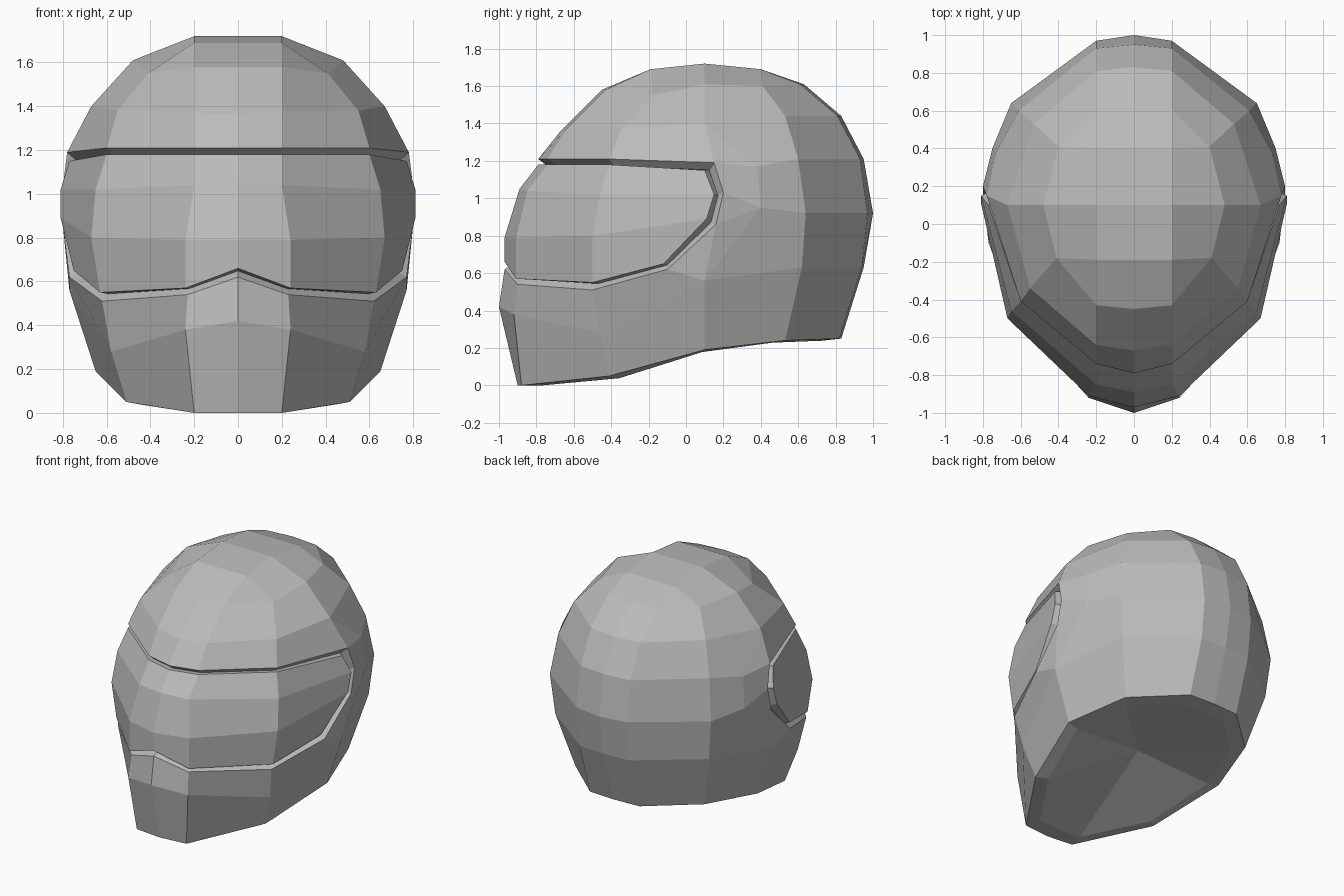
import bpy
import bmesh
from mathutils import Vector

default_cube = bpy.data.objects.get("Cube")
if default_cube:
    bpy.data.objects.remove(default_cube, do_unlink=True)

CENTRE = Vector((0, 0.1, 0.8))

grey = bpy.data.materials.new("helmet grey")
grey.use_nodes = True
GREY = (0.5, 0.5, 0.5, 1)
grey.diffuse_color = GREY
grey.node_tree.nodes["Principled BSDF"].inputs["Base Color"].default_value = GREY


def points(*triples):
    """Points of the left half, given in hundredths."""
    return [Vector(t) / 100 for t in triples]


def strip(a, b):
    """Quads between two rows of equal length."""
    return [(a[i], a[i + 1], b[i + 1], b[i]) for i in range(len(a) - 1)]


def build_part(name, faces):
    """Mesh of the left half faces, turned outward and mirrored to the right."""
    bm = bmesh.new()
    for face in faces:
        f = bm.faces.new([bm.verts.new(p) for p in face])
        f.normal_update()
        if f.normal.dot(f.calc_center_median() - CENTRE) < 0:
            f.normal_flip()
    bmesh.ops.remove_doubles(bm, verts=bm.verts, dist=0.0005)
    mesh = bpy.data.meshes.new(name)
    bm.to_mesh(mesh)
    bm.free()
    mesh.materials.append(grey)
    obj = bpy.data.objects.new(name, mesh)
    bpy.context.collection.objects.link(obj)
    mirror = obj.modifiers.new("mirror", 'MIRROR')
    mirror.use_clip = True
    return obj


# Visor opening in the shell, from top middle round to bottom middle
opening = points((0, -79, 121), (20, -74, 121), (60, -41, 121), (78, 15, 119),
                 (80, 20, 103), (80, 16, 86), (77, -10, 62),
                 (62, -50, 51), (23, -90, 54), (0, -97, 62))
top0, top1, top2, top3, end, low3, low2b, low2, low1, low0 = opening

# Bottom edge of the shell, front middle round to back middle
bottom = points((0, -90, 0), (20, -88, 0), (51, -41, 5), (65, 10, 19),
                (52, 53, 24), (20, 82, 25), (0, 83, 25))
chin = points((0, -100, 42), (24, -92, 38), (58, -46, 28))

# Side and back rows, from the side to the back middle
row_low = points((77, 10, 56), (62, 62, 63), (20, 94, 63), (0, 95, 63))
row_mid = points((75, 40, 95), (65, 64, 92), (20, 97, 92), (0, 100, 92))
row_high = points((73, 38, 117), (61, 60, 121), (20, 93, 121), (0, 95, 121))

# Crown rings, front middle round to back middle
brow = points((0, -67, 136), (20, -64, 137), (55, -34, 138), (67, 10, 140),
              (53, 53, 144), (20, 81, 144), (0, 83, 144))
crown = points((0, -45, 158), (20, -43, 158), (41, -18, 155), (48, 10, 161),
               (40, 41, 160), (20, 61, 161), (0, 63, 161))
cap_mid = points((0, -19, 169), (0, 10, 172), (0, 40, 169))
cap_side = [p + Vector((0.2, 0, 0)) for p in cap_mid]

# Shell: chin guard
shell = strip(bottom[:3], chin) + strip(chin, [low0, low1, low2])
shell += [(bottom[2], bottom[3], row_low[0], chin[2]),
          (chin[2], row_low[0], low2b, low2)]

# Shell: side and back
shell += strip(bottom[3:], row_low) + strip(row_low, row_mid)
shell += strip(row_mid, row_high) + strip(row_high[1:], brow[4:])
shell += [(row_low[0], row_mid[0], low3), (row_low[0], low3, low2b),
          (low3, row_mid[0], end), (end, row_mid[0], row_high[0], top3),
          (top3, row_high[0], brow[3]),
          (row_high[0], row_high[1], brow[4], brow[3])]

# Shell: forehead and crown
shell += strip([top0, top1, top2, top3], brow[:4]) + strip(brow, crown)
shell += strip(cap_mid, cap_side)
shell += strip(crown[2:5], cap_side)
shell += [(crown[0], crown[1], cap_side[0], cap_mid[0]),
          (crown[1], crown[2], cap_side[0]),
          (crown[4], crown[5], cap_side[2]),
          (crown[5], crown[6], cap_mid[2], cap_side[2])]
build_part("helmet_shell", shell)

# Visor: four rows from the middle to the side
visor_rows = [
    points((0, -79, 118), (20, -74, 118), (60, -41, 118), (77, 10, 115)),
    points((0, -89, 105), (20, -85, 104), (65, -46, 102), (81, 15, 102)),
    points((0, -97, 79), (24, -91, 79), (67, -50, 80), (81, 11, 89)),
    points((0, -97, 66), (24, -91, 57), (63, -50, 55), (75, -12, 65)),
]
visor = []
for upper, lower in zip(visor_rows, visor_rows[1:]):
    visor += strip(upper, lower)
build_part("visor", visor)

# Groove between visor and shell
visor_edge = visor_rows[0] + [visor_rows[1][3], visor_rows[2][3]] + visor_rows[3][::-1]
valley = [CENTRE + ((a + b) / 2 - CENTRE) * 0.95 for a, b in zip(opening, visor_edge)]
build_part("visor_groove", strip(opening, valley) + strip(valley, visor_edge))

# Underside: padded rim and shallow hollow
rim = [Vector((p.x * 0.87, p.y * 0.87, p.z - 0.012 if p.z > 0.02 else p.z)) for p in bottom]
hollow = Vector((0, 0.04, 0.24))
underside = strip(bottom, rim)
underside += [(rim[i], rim[i + 1], hollow) for i in range(len(rim) - 1)]
build_part("underside", underside)
